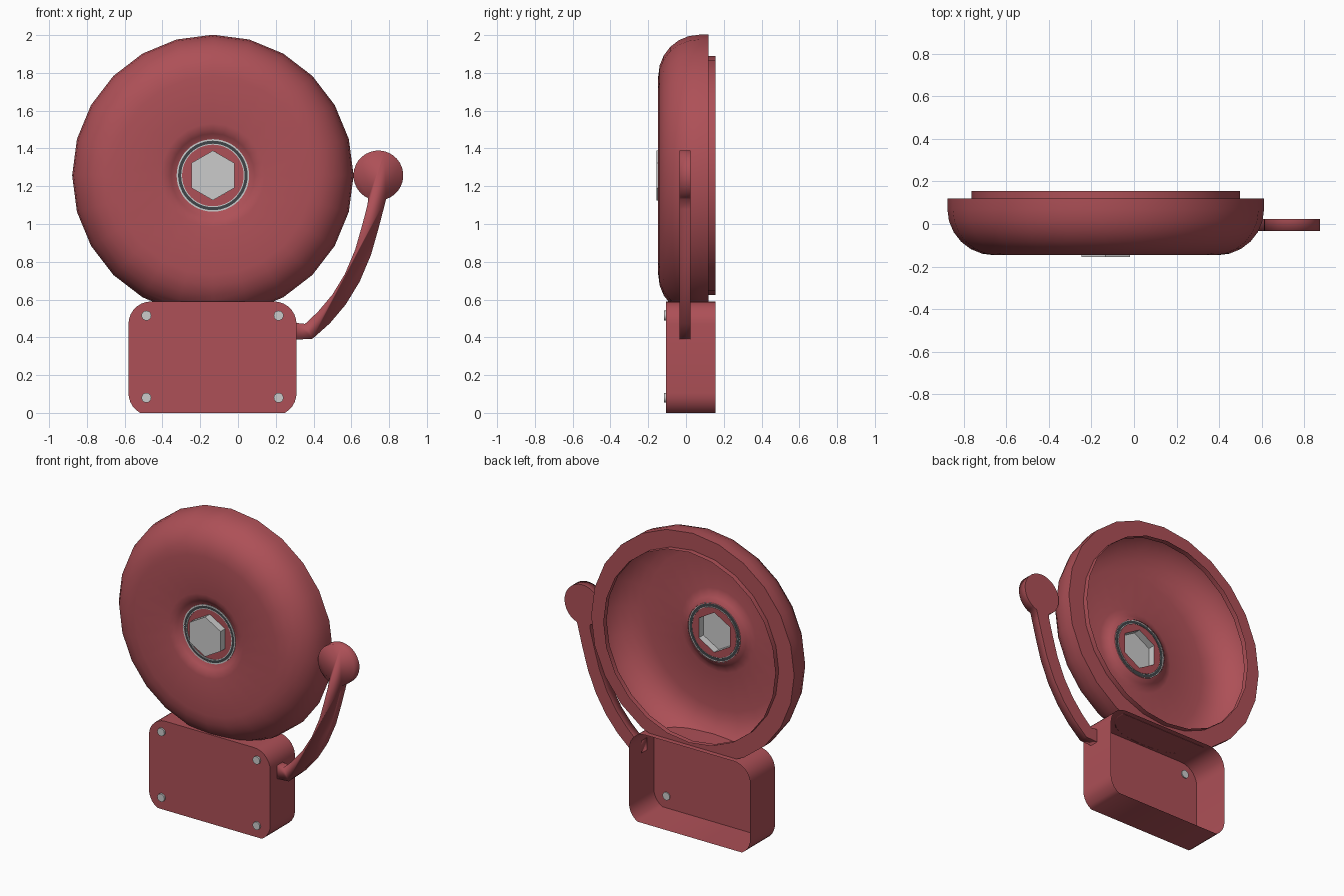
import bpy, bmesh
from math import sin, cos, radians, pi
from mathutils import Vector

if "Cube" in bpy.data.objects:
    bpy.data.objects.remove(bpy.data.objects["Cube"])

CX, CZ = -0.133, 1.257      # bell centre
BX = -0.135                 # box centre


def material(name, color):
    m = bpy.data.materials.new(name)
    m.diffuse_color = color
    m.use_nodes = True
    m.node_tree.nodes["Principled BSDF"].inputs["Base Color"].default_value = m.diffuse_color
    return m


red = material("red_paint", (0.42, 0.08, 0.095, 1))
dark = material("dark_rubber", (0.05, 0.06, 0.065, 1))


def finish(bm, name, mat=None, angle=40):
    bmesh.ops.remove_doubles(bm, verts=bm.verts, dist=0.0001)
    mesh = bpy.data.meshes.new(name)
    bm.to_mesh(mesh)
    bm.free()
    ob = bpy.data.objects.new(name, mesh)
    bpy.context.collection.objects.link(ob)
    if mat:
        mesh.materials.append(mat)
    bpy.ops.object.select_all(action='DESELECT')
    ob.select_set(True)
    bpy.context.view_layer.objects.active = ob
    bpy.ops.object.shade_smooth_by_angle(angle=radians(angle))
    return ob


def hexagon(a):
    """Distance to the bolt outline, one corner pointing up."""
    return 0.114 / cos((a - pi / 2) % (pi / 3) - pi / 6)


def lathe(profile, sides, cx=CX, cz=CZ):
    """Revolve (radius, y) points about the front-back axis, centre outwards."""
    bm = bmesh.new()
    rings = []
    for r, y in profile:
        ring = []
        for k in range(sides):
            a = pi / 2 + 2 * pi * k / sides
            d = r(a) if callable(r) else r
            ring.append(bm.verts.new((cx + d * cos(a), y, cz + d * sin(a))))
        rings.append(ring)
    for p, q in zip(rings, rings[1:]):
        for k in range(sides):
            n = (k + 1) % sides
            bm.faces.new((p[k], q[k], q[n], p[n]))
    return bm


def panel(outline, y0, y1, back=False):
    """Front plate with side walls from a counter-clockwise (x, z) outline."""
    bm = bmesh.new()
    f = [bm.verts.new((x, y0, z)) for x, z in outline]
    b = [bm.verts.new((x, y1, z)) for x, z in outline]
    bm.faces.new(f)
    for i in range(len(f)):
        n = (i + 1) % len(f)
        e = bm.faces.new((f[i], b[i], b[n], f[n]))
    if back:
        bm.faces.new(b[::-1])
        for v, w in zip(b, b[1:] + b[:1]):
            bm.edges.get((v, w)).smooth = False
    return bm


def arc(cx, cz, r, a0, a1, n):
    return [(cx + r * cos(radians(a0 + (a1 - a0) * i / n)),
             cz + r * sin(radians(a0 + (a1 - a0) * i / n))) for i in range(n + 1)]


# Bell dish: dimple, flat face, rounded shoulder, rear flange and lip
dish = [(0.188, -0.107), (0.203, -0.112), (0.222, -0.126), (0.243, -0.140), (0.275, -0.147)]
dish += [(0.525 + 0.22 * sin(radians(t)), 0.07 - 0.217 * cos(radians(t)))
         for t in range(0, 91, 15)]
dish += [(0.745, 0.12), (0.632, 0.12), (0.632, 0.155)]
bm = lathe(dish, 24)
bmesh.ops.bisect_plane(bm, geom=bm.verts[:] + bm.edges[:] + bm.faces[:],
                       plane_co=(0, 0, 0.588), plane_no=(0, 0, 1), clear_inner=True)
finish(bm, "bell_dish", red)

# Bell hub: plate around the bolt
finish(lathe([(hexagon, -0.107), (0.165, -0.107)], 24), "bell_hub", red)

# Washer: two bright rims with a dark gasket between
finish(lathe([(0.184, -0.113), (0.192, -0.113), (0.192, -0.105)], 48), "washer_outer_rim")
finish(lathe([(0.167, -0.110), (0.185, -0.110)], 48), "washer_gasket", dark)
finish(lathe([(0.163, -0.105), (0.163, -0.113), (0.168, -0.113)], 48), "washer_inner_rim")

# Hex bolt head, hollow behind
finish(lathe([(0, -0.155), (0.1316, -0.155), (0.1316, -0.107)], 6), "hex_bolt")

# Mechanism box, open at the back
R, HW, ZL, ZT = 0.12, 0.445, 0.105, 0.59
box = arc(BX + HW - R, ZL, R, -61, 0, 5)
box += arc(BX + HW - R, ZT - R, R, 0, 90, 7)
box += arc(BX - HW + R, ZT - R, R, 90, 180, 7)
box += arc(BX - HW + R, ZL, R, 180, 241, 5)
finish(panel(box, -0.105, 0.155), "mechanism_box", red)

# Cover screws
for i, x in enumerate((-0.485, 0.215)):
    for j, z in enumerate((0.08, 0.515)):
        finish(lathe([(0, -0.117), (0.026, -0.117), (0.026, -0.098), (0, -0.098)], 16, x, z),
               f"cover_screw_{i}{j}")

# Clapper: curved arm flowing into a round head
path = [Vector(p) for p in ((0.31, 0.432), (0.375, 0.432), (0.455, 0.505), (0.535, 0.600),
                            (0.605, 0.715), (0.662, 0.850), (0.702, 0.990), (0.728, 1.090))]
right, left = [], []
for i, p in enumerate(path):
    d = path[min(i + 1, len(path) - 1)] - path[max(i - 1, 0)]
    if i == 0:
        d = Vector((1, 0))
    side = Vector((d.y, -d.x)).normalized() * 0.044
    right.append(tuple(p + side))
    left.append(tuple(p - side))
outline = right + arc(0.743, 1.257, 0.132, -72, 246, 28) + left[::-1]
finish(panel(outline, -0.034, 0.024, back=True), "clapper", red, angle=100)
